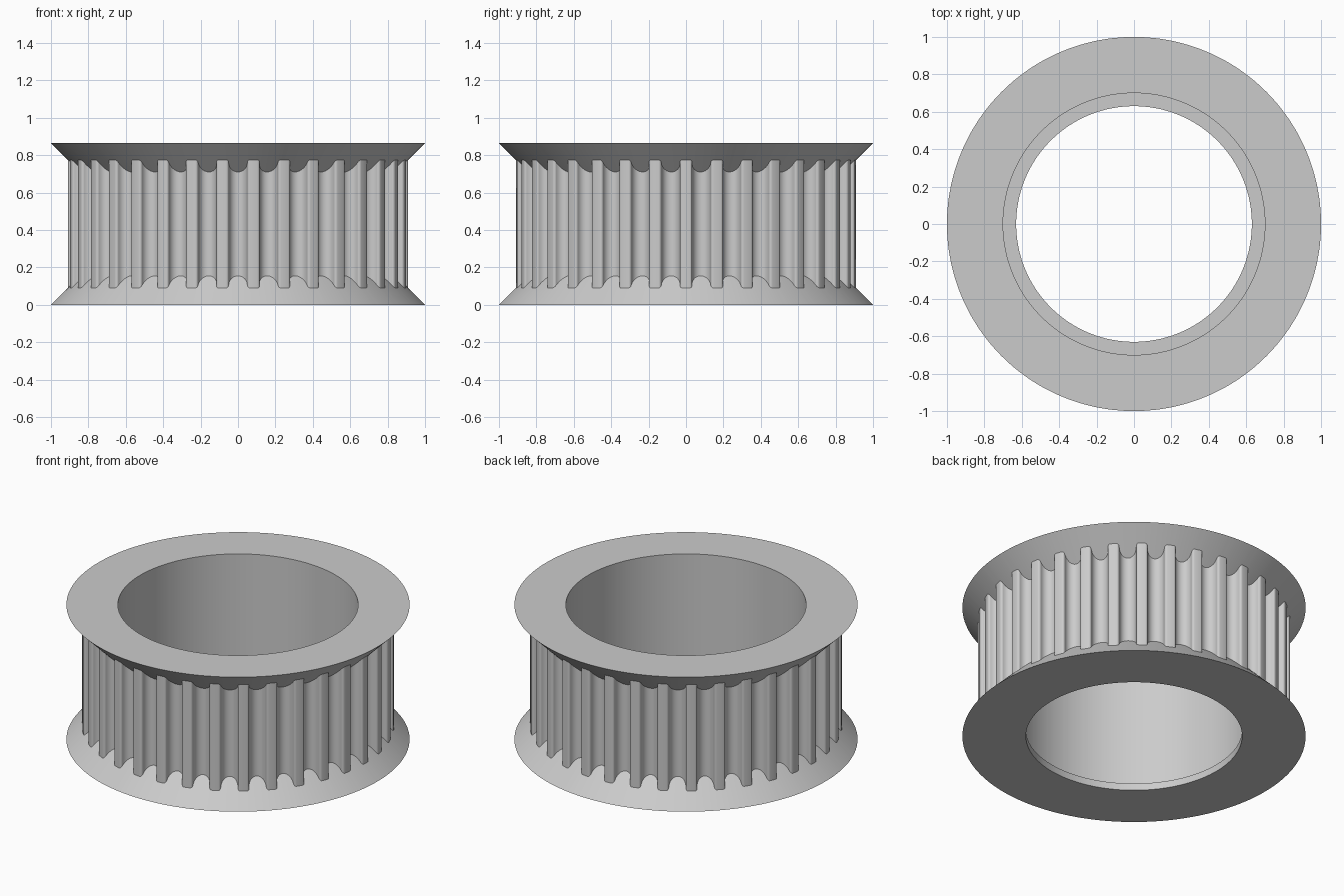
import bpy
import bmesh
from math import sin, cos, pi

cube = bpy.data.objects.get("Cube")
if cube:
    bpy.data.objects.remove(cube, do_unlink=True)

HEIGHT = 0.865
FLANGE_R = 1.0
TIP_R, ROOT_R = 0.91, 0.845
BORE_R, LIP_R, LIP_H = 0.70, 0.63, 0.045
TEETH = 34
GROOVE, FILLET = 0.05, 0.0145      # radii of the groove floor and tooth corners

metal = bpy.data.materials.new("grey_metal")
metal.use_nodes = True
grey = (0.6, 0.6, 0.6, 1)
metal.diffuse_color = grey
metal.node_tree.nodes["Principled BSDF"].inputs["Base Color"].default_value = grey


def tooth_outline():
    """Half a groove from its centre to the tooth tip, then mirrored: (angle, radius)."""
    half = []
    for i in range(7):                       # round groove floor
        a = pi / 2 * i / 6
        half.append((GROOVE * sin(a), ROOT_R + GROOVE * (1 - cos(a))))
    for i in range(5):                       # rounded tooth corner
        a = pi / 2 * i / 4
        half.append((GROOVE + FILLET * (1 - cos(a)), TIP_R - FILLET * (1 - sin(a))))
    half = [(x / r, r) for x, r in half]
    return [(-a, r) for a, r in reversed(half[1:])] + half


def wall_section(r):
    """Closed section of the ring; the belt face meets both 45 degree flanges at radius r."""
    rise = FLANGE_R - r
    return [(LIP_R, 0), (FLANGE_R, 0), (r, rise), (r, HEIGHT - rise),
            (FLANGE_R, HEIGHT), (BORE_R, HEIGHT), (BORE_R, LIP_H), (LIP_R, LIP_H)]


# Toothed ring with flanges and stepped bore
bm = bmesh.new()
columns = []
for t in range(TEETH):
    for da, r in tooth_outline():
        a = -pi / 2 + 2 * pi * t / TEETH + da
        columns.append([bm.verts.new((q * cos(a), q * sin(a), z))
                        for q, z in wall_section(r)])
for i, col in enumerate(columns):
    nxt = columns[(i + 1) % len(columns)]
    for j in range(len(col)):
        k = (j + 1) % len(col)
        bm.faces.new((col[j], nxt[j], nxt[k], col[k]))
bmesh.ops.recalc_face_normals(bm, faces=bm.faces[:])

mesh = bpy.data.meshes.new("toothed_pulley")
bm.to_mesh(mesh)
bm.free()
mesh.materials.append(metal)
pulley = bpy.data.objects.new("toothed_pulley", mesh)
bpy.context.collection.objects.link(pulley)

bpy.ops.object.select_all(action='DESELECT')
pulley.select_set(True)
bpy.context.view_layer.objects.active = pulley
bpy.ops.object.shade_smooth_by_angle(angle=pi / 6)
